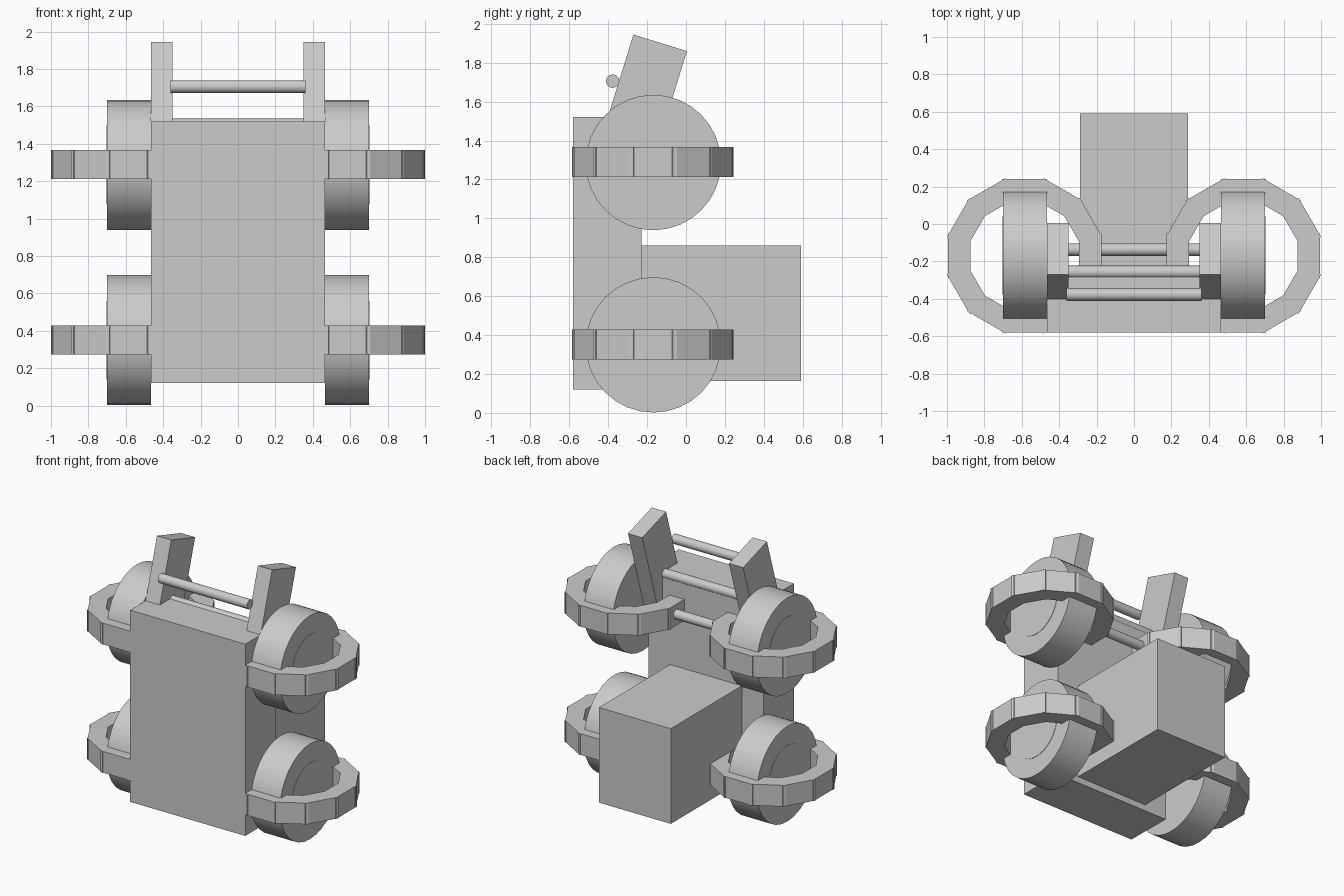
import bpy
import bmesh
from math import radians, pi
from mathutils import Matrix, Vector

cube = bpy.data.objects.get("Cube")
if cube:
    bpy.data.objects.remove(cube, do_unlink=True)

# Single grey material
grey = bpy.data.materials.new("light grey")
grey.use_nodes = True
colour = (0.6, 0.6, 0.6, 1)
grey.diffuse_color = colour
grey.node_tree.nodes["Principled BSDF"].inputs["Base Color"].default_value = colour


def finish(name, bm, smooth=False):
    mesh = bpy.data.meshes.new(name)
    bm.to_mesh(mesh)
    bm.free()
    mesh.materials.append(grey)
    obj = bpy.data.objects.new(name, mesh)
    bpy.context.collection.objects.link(obj)
    if smooth:
        bpy.ops.object.select_all(action='DESELECT')
        obj.select_set(True)
        bpy.context.view_layer.objects.active = obj
        bpy.ops.object.shade_smooth_by_angle(angle=radians(30))
    return obj


def add_box(bm, centre, size, turn=Matrix()):
    matrix = Matrix.Translation(centre) @ turn @ Matrix.Diagonal((*size, 1))
    bmesh.ops.create_cube(bm, size=1, matrix=matrix)


def add_cylinder(bm, centre, radius, length, sides):
    matrix = Matrix.Translation(centre) @ Matrix.Rotation(pi / 2, 4, 'Y')
    bmesh.ops.create_cone(bm, cap_ends=True, segments=sides, radius1=radius,
                          radius2=radius, depth=length, matrix=matrix)


def box(name, centre, size, turn=Matrix()):
    bm = bmesh.new()
    add_box(bm, centre, size, turn)
    return finish(name, bm)


# Upright slab and the block behind it
box("body_slab", (0, -0.405, 0.82), (0.93, 0.35, 1.4))
box("rear_block", (0, 0.18, 0.5125), (0.58, 0.82, 0.695))

# Crossbars stepping down behind the slab top
for i, label in enumerate(("upper", "middle", "lower")):
    bm = bmesh.new()
    add_cylinder(bm, (0, -0.377 + 0.12 * i, 1.705 - 0.205 * i), 0.034, 0.72, 24)
    finish(label + "_crossbar", bm, smooth=True)


def wheel(name, x, z, side):
    bm = bmesh.new()
    add_cylinder(bm, (x, -0.168, z), 0.348, 0.235, 32)
    # Hub disc slightly proud of the outer face
    add_cylinder(bm, (x + side * 0.02, -0.168, z), 0.21, 0.2, 32)
    finish(name, bm, smooth=True)


def guard_ring(name, x, z):
    # Twelve overlapping blocks around a vertical axis
    bm = bmesh.new()
    for i in range(12):
        turn = Matrix.Rotation(i * pi / 6, 4, 'Z')
        offset = turn @ Vector((0.35, 0, 0))
        add_box(bm, Vector((x, -0.17, z)) + offset, (0.12, 0.24, 0.155), turn)
    finish(name, bm)


for label, side in (("left", 1), ("right", -1)):
    # Leaning side rail
    box(label + "_rail", (side * 0.4075, -0.2875, 1.4025), (0.115, 0.288, 1.046),
        Matrix.Rotation(radians(-17.2), 4, 'X'))
    for level, z in (("lower", 0.35), ("upper", 1.287)):
        wheel(f"{level}_{label}_wheel", side * 0.5825, z, side)
        guard_ring(f"{level}_{label}_guard_ring", side * 0.585, z + 0.002)
